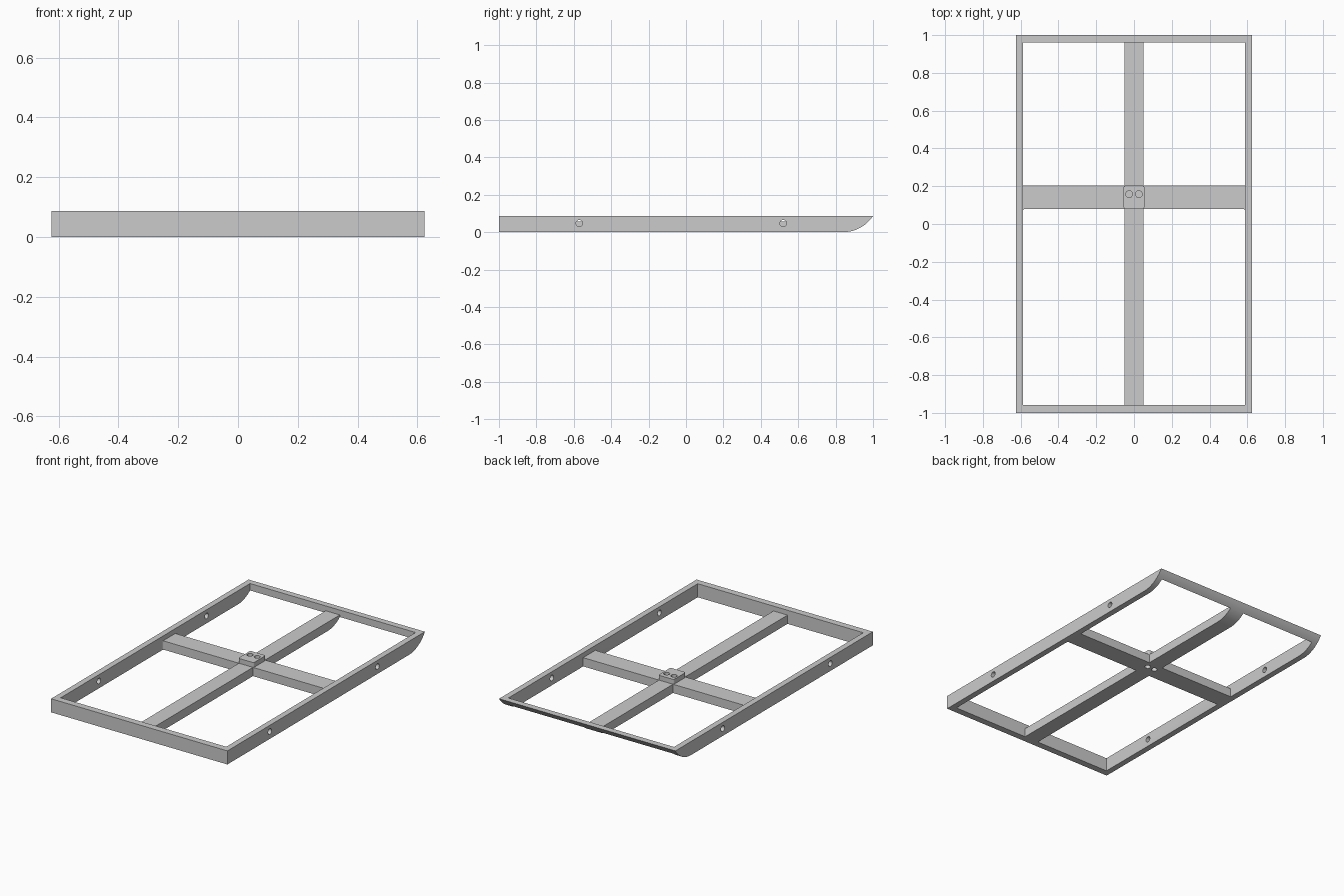
import bpy, bmesh, math

if "Cube" in bpy.data.objects:
    bpy.data.objects.remove(bpy.data.objects["Cube"])

HALF_X, TOP, BAR_TOP = 0.625, 0.087, 0.056
IN_X, IN_FRONT, IN_BACK = 0.587, -0.957, 0.96
BAR_X, CROSS_FRONT, CROSS_BACK = 0.05, 0.08, 0.203

grey = bpy.data.materials.new("plain grey")
grey.use_nodes = True
colour = (0.6, 0.6, 0.6, 1)
grey.diffuse_color = colour
grey.node_tree.nodes["Principled BSDF"].inputs["Base Color"].default_value = colour


def make_object(name, bm):
    bmesh.ops.recalc_face_normals(bm, faces=bm.faces)
    mesh = bpy.data.meshes.new(name)
    bm.to_mesh(mesh)
    bm.free()
    mesh.materials.append(grey)
    obj = bpy.data.objects.new(name, mesh)
    bpy.context.collection.objects.link(obj)
    return obj


def box(name, x, y, z, round_edges=None, radius=0.01):
    """Box from (low, high) ranges; optionally rounds chosen upright edges."""
    bm = bmesh.new()
    bmesh.ops.create_cube(bm, size=1)
    for v in bm.verts:
        v.co = [lo + (c + 0.5) * (hi - lo) for c, (lo, hi) in zip(v.co, (x, y, z))]
    if round_edges:
        edges = [e for e in bm.edges
                 if abs(e.verts[0].co.z - e.verts[1].co.z) > 0.001
                 and round_edges(e.verts[0].co)]
        bmesh.ops.bevel(bm, geom=edges, offset=radius, segments=4,
                        profile=0.5, affect="EDGES")
    return make_object(name, bm)


def cylinder(name, centre, radius, length, along_x=False):
    bm = bmesh.new()
    bmesh.ops.create_cone(bm, cap_ends=True, segments=32, radius1=radius,
                          radius2=radius, depth=length)
    obj = make_object(name, bm)
    obj.location = centre
    if along_x:
        obj.rotation_euler.y = math.pi / 2
    return obj


def cut(target, cutter):
    """Subtract the cutter, then remove it."""
    mod = target.modifiers.new("cut", "BOOLEAN")
    mod.operation, mod.solver, mod.object = "DIFFERENCE", "EXACT", cutter
    bpy.context.view_layer.objects.active = target
    bpy.ops.object.modifier_apply(modifier=mod.name)
    bpy.data.objects.remove(cutter)


# Frame: side profile with a curved underside at the back
curve_start = 0.84
run = 1 - curve_start
radius = (run ** 2 + TOP ** 2) / (2 * TOP)
sweep = math.asin(run / radius)
profile = [(-1, TOP), (-1, 0)]
for i in range(13):
    a = sweep * i / 12
    profile.append((curve_start + radius * math.sin(a), radius * (1 - math.cos(a))))
bm = bmesh.new()
face = bm.faces.new([bm.verts.new((-HALF_X, y, z)) for y, z in profile])
side = bmesh.ops.extrude_face_region(bm, geom=[face])["geom"]
bmesh.ops.translate(bm, vec=(2 * HALF_X, 0, 0),
                    verts=[v for v in side if isinstance(v, bmesh.types.BMVert)])
frame = make_object("frame_with_crossbars", bm)

# Four open windows between the crossbars
for s in (-1, 1):
    x = sorted((s * BAR_X, s * IN_X))
    cut(frame, box("front_window", x, (IN_FRONT, CROSS_FRONT), (-0.1, 0.2),
                   lambda c: abs(c.x) > 0.3 and c.y > 0))
    cut(frame, box("back_window", x, (CROSS_BACK, IN_BACK), (-0.1, 0.2)))

# Recess that lowers the crossbars below the rim
cut(frame, box("recess", (-IN_X, IN_X), (IN_FRONT, IN_BACK), (BAR_TOP, 0.2)))

# Mounting holes through both side rails
for y in (-0.57, 0.52):
    for s in (-1, 1):
        cut(frame, cylinder("side_hole", (s * 0.605, y, 0.047), 0.018, 0.1, True))

# Centre block with rounded corners
block = box("centre_block", (-0.055, 0.055), (CROSS_FRONT, CROSS_BACK),
            (BAR_TOP, TOP), lambda c: True)

# Paired sockets in the block and in the underside
for s in (-1, 1):
    cut(block, cylinder("top_socket", (s * 0.026, 0.158, 0.08), 0.018, 0.1))
    cut(frame, cylinder("bottom_socket", (s * 0.026, 0.158, 0), 0.018, 0.06))

# Smooth only the curved surfaces
for obj in (frame, block):
    bpy.ops.object.select_all(action="DESELECT")
    obj.select_set(True)
    bpy.context.view_layer.objects.active = obj
    bpy.ops.object.shade_smooth_by_angle(angle=math.radians(30))
